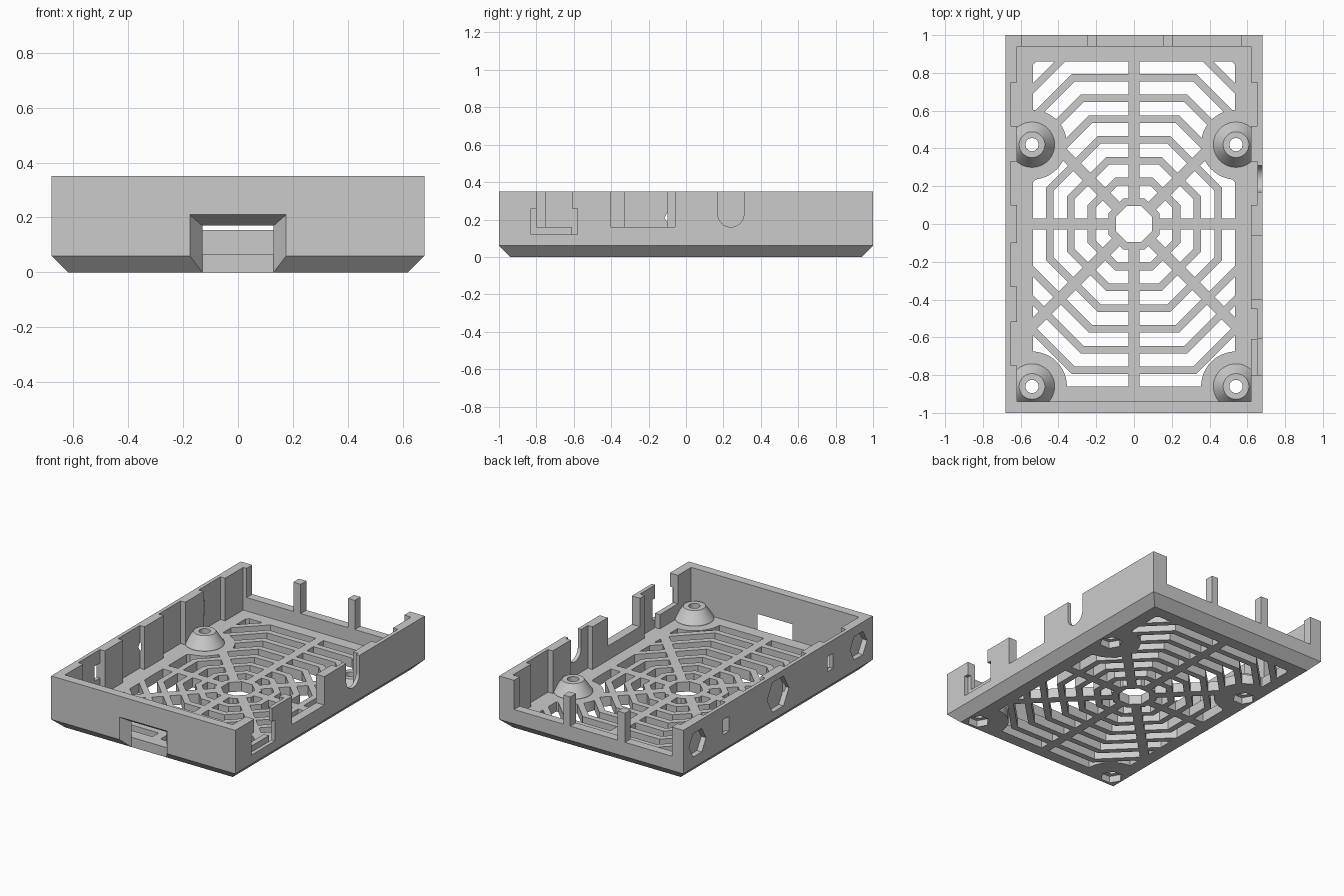
import bpy, bmesh
from math import cos, sin, pi, radians
from mathutils import Matrix

if "Cube" in bpy.data.objects:
    bpy.data.objects.remove(bpy.data.objects["Cube"])

grey = bpy.data.materials.new("plain grey")
grey.use_nodes = True
grey.diffuse_color = (0.6, 0.6, 0.6, 1)
grey.node_tree.nodes["Principled BSDF"].inputs["Base Color"].default_value = (0.6, 0.6, 0.6, 1)

W, L, H = 0.68, 1.0, 0.35          # outer half width, half length, height
IW, IL, FLOOR = 0.62, 0.94, 0.065  # inner half sizes and floor top


def finish(name, bm):
    me = bpy.data.meshes.new(name)
    bm.to_mesh(me)
    bm.free()
    me.materials.append(grey)
    ob = bpy.data.objects.new(name, me)
    bpy.context.collection.objects.link(ob)
    return ob


def hull(name, pts):
    """Convex solid around the points."""
    bm = bmesh.new()
    for p in pts:
        bm.verts.new(p)
    bmesh.ops.convex_hull(bm, input=bm.verts[:])
    bmesh.ops.dissolve_limit(bm, angle_limit=0.01, verts=bm.verts[:], edges=bm.edges[:])
    bmesh.ops.recalc_face_normals(bm, faces=bm.faces[:])
    return finish(name, bm)


def box(x0, x1, y0, y1, z0, z1):
    return hull("cutter", [(x, y, z) for x in (x0, x1) for y in (y0, y1) for z in (z0, z1)])


def ngon(n, r, cx=0, cy=0, turn=0.0):
    return [(cx + r * cos(turn + 2 * pi * i / n), cy + r * sin(turn + 2 * pi * i / n)) for i in range(n)]


def upright(pts, z0, z1):
    return hull("cutter", [(x, y, z) for x, y in pts for z in (z0, z1)])


def sideways(pts, x0, x1):
    return hull("cutter", [(x, y, z) for y, z in pts for x in (x0, x1)])


def cut(target, cutter):
    """Subtract the cutter and remove it."""
    mod = target.modifiers.new("cut", 'BOOLEAN')
    mod.operation, mod.solver, mod.object = 'DIFFERENCE', 'EXACT', cutter
    bpy.context.view_layer.objects.active = target
    bpy.ops.object.modifier_apply(modifier=mod.name)
    bpy.data.objects.remove(cutter)


def octagon(apothem, z0, z1):
    return upright(ngon(8, apothem / cos(pi / 8), turn=pi / 8), z0, z1)


# Tray with chamfered bottom edge
tray = hull("tray", [(sx * x, sy * y, z) for sx in (-1, 1) for sy in (-1, 1)
                     for x, y, z in ((IW, IL, 0), (W, L, 0.06), (W, L, H))])
cut(tray, box(-IW, IW, -IL, IL, FLOOR, 1))

# Web grille: the openings are a rectangle less rings, spokes and corner discs
mounts = [(sx * 0.54, y) for sx in (-1, 1) for y in (0.42, -0.86)]
slots = box(-0.535, 0.535, -0.86, 0.86, -0.1, 0.2)
for k in range(9):
    r = 0.095 + 0.11 * k
    ring = octagon(r + 0.04, -0.2, 0.3)
    cut(ring, octagon(r, -0.3, 0.4))
    cut(slots, ring)
for k in range(4):
    spoke = box(-1.5, 1.5, -0.029, 0.029, -0.2, 0.3)
    spoke.data.transform(Matrix.Rotation(k * pi / 4, 4, 'Z'))
    cut(slots, spoke)
for x, y in mounts:
    cut(slots, upright(ngon(48, 0.185, x, y), -0.2, 0.3))
cut(tray, slots)
cut(tray, octagon(0.095, -0.1, 0.2))

# Screw holes and nut pockets
for x, y in mounts:
    cut(tray, upright(ngon(32, 0.035, x, y), -0.1, 0.2))
    cut(tray, upright(ngon(6, 0.07, x, y), -0.1, 0.045))

# Back wall: low, with two posts and corner ears
for x0, x1 in ((-0.595, -0.25), (-0.195, 0.155), (0.205, 0.57)):
    cut(tray, box(x0, x1, 0.9, 1.1, 0.155, 1))

# Front card slot with a flared mouth
mouth = [(s * w, y, z) for s in (-1, 1)
         for w, y, top in ((0.183, -1.01, 0.217), (0.13, -IL, 0.17)) for z in (-0.05, top)]
cut(tray, hull("cutter", mouth))
cut(tray, box(-0.13, 0.13, -0.98, -0.9, FLOOR, 0.17))

# Thinned panels inside the side walls
for y0, y1 in ((0.52, 0.75), (0.1, 0.33), (-0.33, -0.1), (-0.75, -0.52)):
    cut(tray, box(-0.655, -0.5, y0, y1, FLOOR, 1))
for y0, y1 in ((0.52, 0.75), (0.1, 0.33), (-0.61, -0.45)):
    cut(tray, box(0.5, 0.655, y0, y1, FLOOR, 1))

# Hexagonal pockets and slits in the left-hand outer wall
for y, r in ((0, 0.115), (0.85, 0.09), (-0.85, 0.09)):
    cut(tray, sideways(ngon(6, r, y, 0.21), -0.8, -0.645))
for y in (0.55, -0.55):
    cut(tray, box(-0.8, -0.6, y - 0.03, y + 0.03, 0.16, 0.26))

# Connector openings in the other side wall
cut(tray, box(0.655, 0.8, -0.83, -0.58, 0.12, 0.26))
for y0, y1 in ((-0.8, -0.61), (-0.4, -0.06)):
    cut(tray, box(0.5, 0.8, y0, y1, 0.16, 1))
notch = ngon(40, 0.07, 0.24, 0.23) + [(0.17, 1), (0.31, 1)]
cut(tray, sideways(notch, 0.5, 0.8))


# Conical standoffs with a screw hole
def standoff(name, x, y):
    profile = [(0.035, 0.06), (0.12, 0.06), (0.12, 0.07), (0.068, 0.145), (0.035, 0.145)]
    bm = bmesh.new()
    n = 48
    rows = [[bm.verts.new((x + r * cos(2 * pi * i / n), y + r * sin(2 * pi * i / n), z))
             for i in range(n)] for r, z in profile]
    for a, b in zip(rows, rows[1:] + rows[:1]):
        for i in range(n):
            j = (i + 1) % n
            bm.faces.new((a[i], a[j], b[j], b[i]))
    bmesh.ops.recalc_face_normals(bm, faces=bm.faces[:])
    ob = finish(name, bm)
    bpy.ops.object.select_all(action='DESELECT')
    ob.select_set(True)
    bpy.context.view_layer.objects.active = ob
    bpy.ops.object.shade_smooth_by_angle(angle=radians(30))


for i, (x, y) in enumerate(mounts):
    standoff(f"standoff_{i + 1}", x, y)
